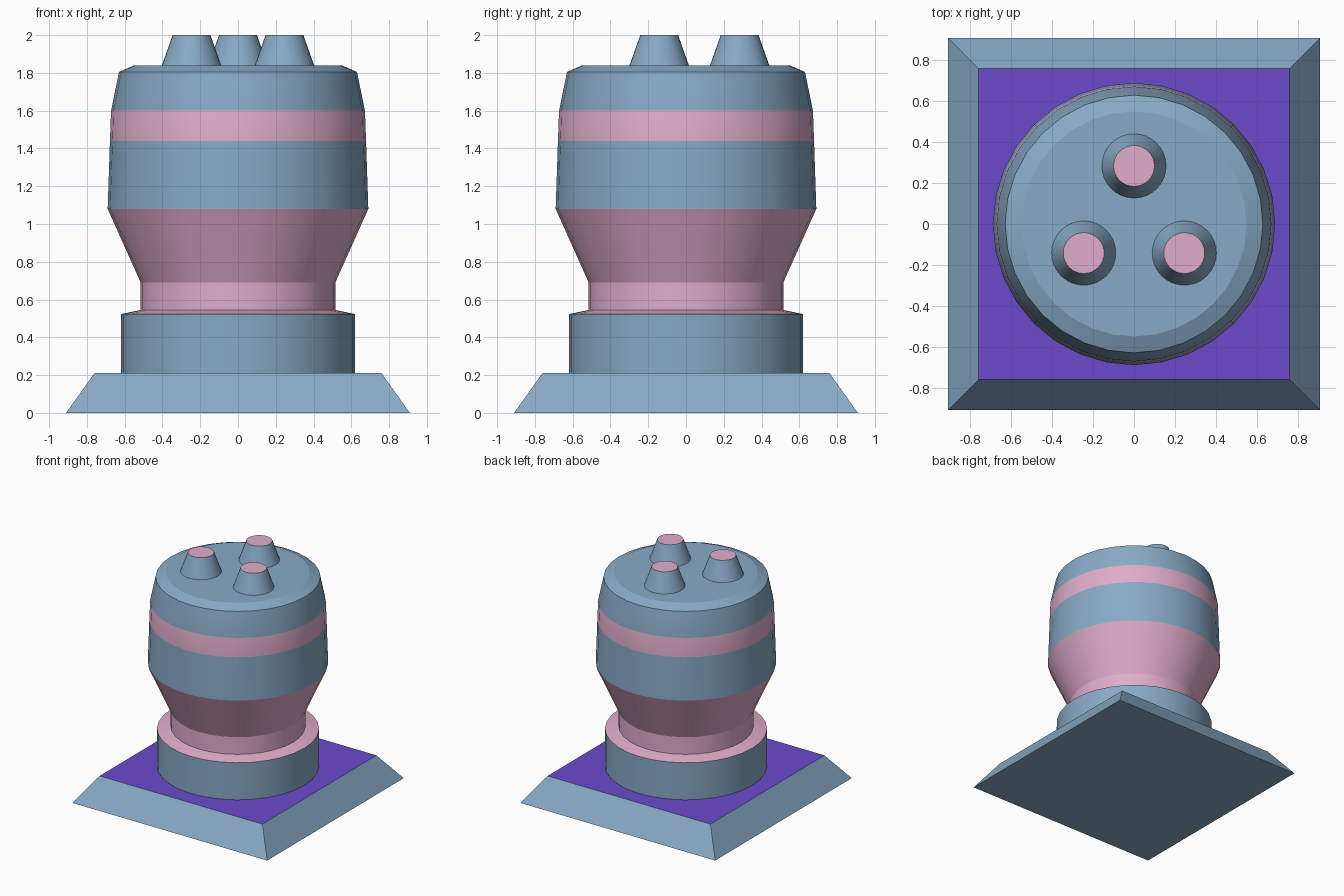
import bpy, bmesh, math

cube = bpy.data.objects.get("Cube")
if cube:
    bpy.data.objects.remove(cube, do_unlink=True)


def make_material(name, rgb):
    """Material from an 8-bit display colour, converted to linear."""
    linear = [((c / 255 + 0.055) / 1.055) ** 2.4 for c in rgb]
    mat = bpy.data.materials.new(name)
    mat.use_nodes = True
    mat.diffuse_color = (*linear, 1)
    mat.node_tree.nodes["Principled BSDF"].inputs["Base Color"].default_value = (*linear, 1)
    return mat


MATERIALS = [
    make_material("steel blue", (136, 170, 198)),
    make_material("soft pink", (224, 173, 202)),
    make_material("violet", (107, 74, 204)),
]
BLUE, PINK, VIOLET = range(3)


def lathe(name, profile, bands, bottom, top, sides=32, turn=0.0, centre=(0, 0)):
    """Stack of (radius, height) rings; bands colours the walls between them."""
    bm = bmesh.new()
    rings = []
    for radius, z in profile:
        angles = [turn + math.tau * i / sides for i in range(sides)]
        rings.append([bm.verts.new((centre[0] + radius * math.cos(a),
                                    centre[1] + radius * math.sin(a), z)) for a in angles])
    for low, high, colour in zip(rings, rings[1:], bands):
        for i in range(sides):
            j = (i + 1) % sides
            bm.faces.new((low[i], low[j], high[j], high[i])).material_index = colour
    bm.faces.new(rings[0][::-1]).material_index = bottom
    bm.faces.new(rings[-1]).material_index = top
    mesh = bpy.data.meshes.new(name)
    bm.to_mesh(mesh)
    bm.free()
    for mat in MATERIALS:
        mesh.materials.append(mat)
    obj = bpy.data.objects.new(name, mesh)
    bpy.context.collection.objects.link(obj)
    if sides > 4:
        bpy.ops.object.select_all(action='DESELECT')
        obj.select_set(True)
        bpy.context.view_layer.objects.active = obj
        bpy.ops.object.shade_smooth_by_angle(angle=math.radians(20))
    return obj


# Square sloping plinth with a violet deck
diagonal = math.sqrt(2)
lathe("plinth", [(0.91 * diagonal, 0), (0.76 * diagonal, 0.21)],
      [BLUE], BLUE, VIOLET, sides=4, turn=math.pi / 4)

# Collar, neck, flared body with stripes, and bevelled cap
lathe("body",
      [(0.62, 0.21), (0.62, 0.523), (0.515, 0.545), (0.515, 0.69), (0.69, 1.08),
       (0.678, 1.44), (0.672, 1.60), (0.63, 1.805), (0.55, 1.84)],
      [BLUE, PINK, PINK, PINK, BLUE, PINK, BLUE, BLUE], BLUE, BLUE)

# Three tapered studs around the cap
for number in range(3):
    angle = math.pi / 2 + math.tau * number / 3
    lathe(f"stud_{number + 1}", [(0.157, 1.84), (0.1, 2.0)], [BLUE], BLUE, PINK,
          centre=(0.284 * math.cos(angle), 0.284 * math.sin(angle)))
